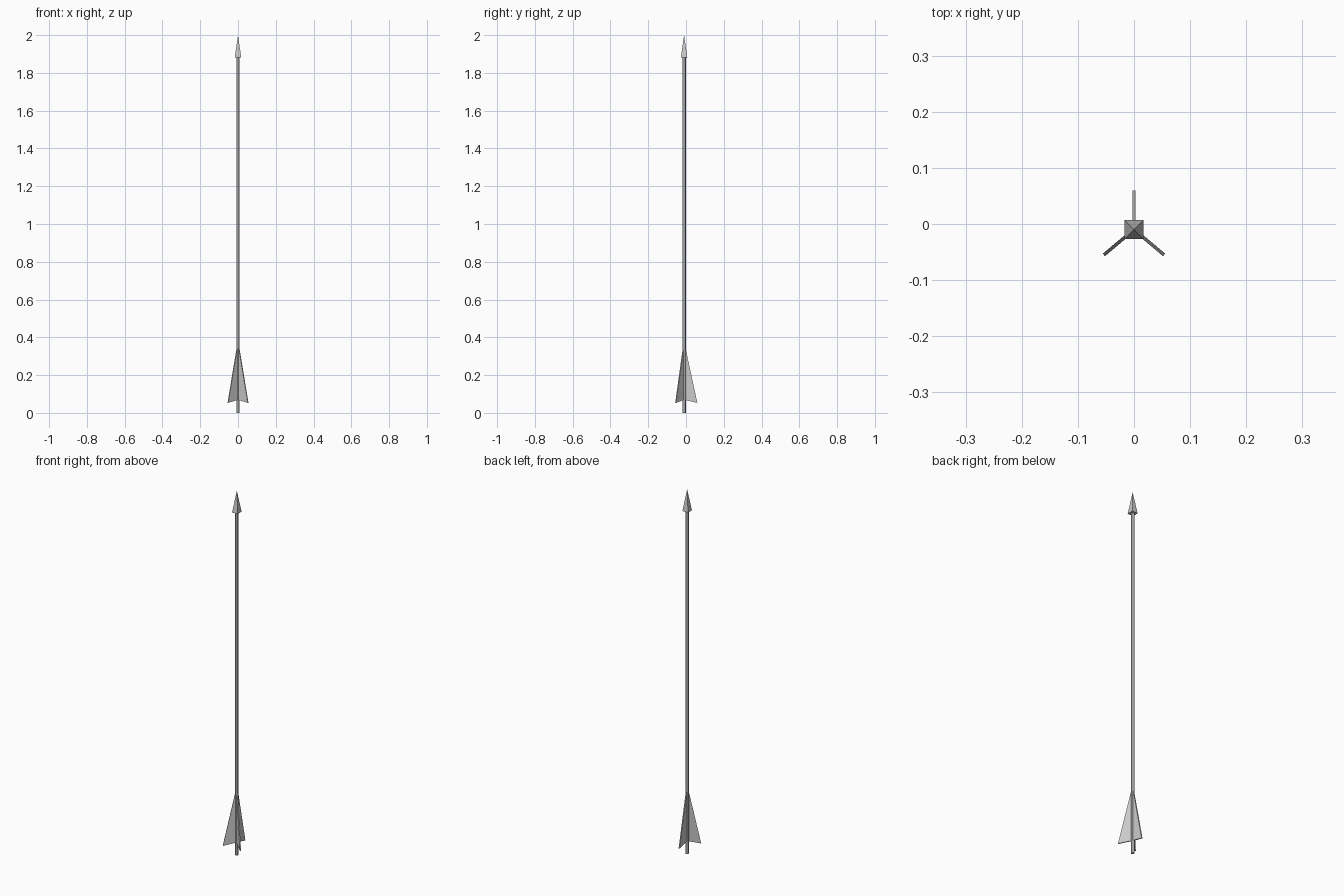
import bpy, bmesh, math
from mathutils import Matrix

if "Cube" in bpy.data.objects:
    bpy.data.objects.remove(bpy.data.objects["Cube"])

CENTRE_Y = -0.01


def prism(name, sides, r1, r2, z0, z1, turn):
    bm = bmesh.new()
    bmesh.ops.create_cone(bm, cap_ends=True, segments=sides, radius1=r1, radius2=r2,
                          depth=z1 - z0)
    bmesh.ops.remove_doubles(bm, verts=bm.verts, dist=1e-6)
    bmesh.ops.rotate(bm, verts=bm.verts, matrix=Matrix.Rotation(turn, 3, 'Z'))
    bmesh.ops.translate(bm, verts=bm.verts, vec=(0, CENTRE_Y, (z0 + z1) / 2))
    return finish(name, bm)


def finish(name, bm):
    bmesh.ops.recalc_face_normals(bm, faces=bm.faces)
    mesh = bpy.data.meshes.new(name)
    bm.to_mesh(mesh)
    bm.free()
    ob = bpy.data.objects.new(name, mesh)
    bpy.context.collection.objects.link(ob)
    return ob


def fin(name, angle, thickness=0.006):
    # Swept-back feather profile: radius, height
    profile = [(0.0, 0.07), (0.07, 0.053), (0.007, 0.345), (0.0, 0.345)]
    bm = bmesh.new()
    face = bm.faces.new([bm.verts.new((r, -thickness / 2, z)) for r, z in profile])
    out = bmesh.ops.extrude_face_region(bm, geom=[face])
    moved = [v for v in out["geom"] if isinstance(v, bmesh.types.BMVert)]
    bmesh.ops.translate(bm, verts=moved, vec=(0, thickness, 0))
    bmesh.ops.rotate(bm, verts=bm.verts, matrix=Matrix.Rotation(angle, 3, 'Z'))
    bmesh.ops.translate(bm, verts=bm.verts, vec=(0, CENTRE_Y, 0))
    return finish(name, bm)


# Thin six-sided shaft, with corners towards front and back
prism("shaft", 6, 0.0092, 0.0092, 0.0, 1.89, 0.0)

# Four-sided pyramid head, sides aligned to the axes
prism("arrow_head", 4, 0.017 * math.sqrt(2), 0.0, 1.882, 2.0, math.radians(45))

# Three tail feathers
for i, deg in enumerate((90, -40, 220)):
    fin(f"feather_{i + 1}", math.radians(deg))
